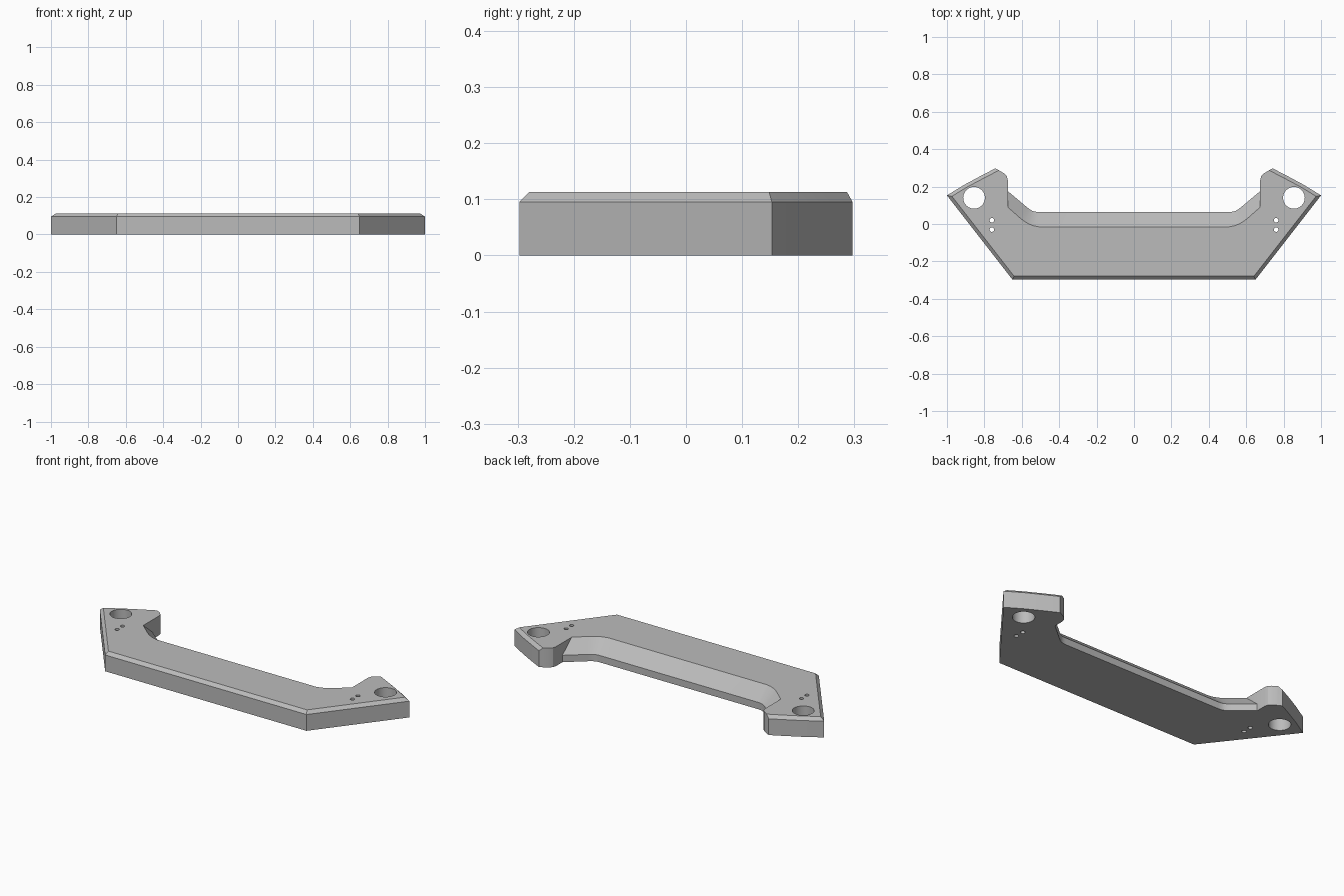
import bpy, bmesh, math

old = bpy.data.objects.get("Cube")
if old:
    bpy.data.objects.remove(old, do_unlink=True)

TOP, LEDGE, CHAMFER = 0.113, 0.04, 0.018

grey = bpy.data.materials.new("plain grey")
grey.use_nodes = True
grey.diffuse_color = (0.5, 0.5, 0.5, 1)
grey.node_tree.nodes["Principled BSDF"].inputs["Base Color"].default_value = (0.5, 0.5, 0.5, 1)

# Half outlines on the +x side
outer = [(0.65, -0.297), (1.0, 0.153), (0.905, 0.211), (0.81, 0.262), (0.742, 0.297)]
tip = [(0.722, 0.287), (0.694, 0.27), (0.68, 0.255), (0.675, 0.235)]
ledge = [(0.675, 0.176), (0.575, 0.092), (0.56, 0.08), (0.545, 0.071), (0.53, 0.066), (0.51, 0.064)]
rim = [(0.675, 0.09), (0.61, 0.033), (0.59, 0.017), (0.565, 0.002), (0.54, -0.009), (0.51, -0.015)]


def mirrored(points):
    return points + [(-x, y) for x, y in reversed(points)]


def skin(bm, low, high):
    for i in range(len(low) - 1):
        bm.faces.new((low[i], low[i + 1], high[i + 1], high[i]))


# Body: walls, sloped recess along the back, top and bottom
bm = bmesh.new()


def row(points, z):
    return [bm.verts.new((x, y, z)) for x, y in points]


right = outer + tip
wall = [(-x, y) for x, y in reversed(right)] + right
wall_low, wall_high = row(wall, 0), row(wall, TOP)
ledge_low, ledge_high = row(mirrored(ledge), 0), row(mirrored(ledge), LEDGE)
rim_high = row(mirrored(rim), TOP)
skin(bm, wall_low, wall_high)
skin(bm, ledge_low, ledge_high)
skin(bm, ledge_high, rim_high)
for w, k in ((-1, 0), (0, -1)):
    bm.faces.new((wall_low[w], wall_high[w], rim_high[k], ledge_high[k], ledge_low[k]))
bm.faces.new(wall_high + rim_high)
bm.faces.new(wall_low + ledge_low)
bmesh.ops.recalc_face_normals(bm, faces=bm.faces[:])

# Chamfer along the front, the sides and the ends
n = len(tip)
line = wall_high[n:-n]
edges = [bm.edges.get((a, b)) for a, b in zip(line, line[1:])]
bmesh.ops.bevel(bm, geom=edges, offset=CHAMFER, offset_type='OFFSET',
                segments=1, affect='EDGES', clamp_overlap=False)
mesh = bpy.data.meshes.new("handle_plate")
bm.to_mesh(mesh)
bm.free()
mesh.materials.append(grey)
body = bpy.data.objects.new("handle_plate", mesh)
bpy.context.collection.objects.link(body)

# Through holes at both ends
bm = bmesh.new()
for side in (-1, 1):
    for x, y, r, count in ((0.855, 0.14, 0.058, 48), (0.76, 0.02, 0.012, 20), (0.76, -0.03, 0.012, 20)):
        made = bmesh.ops.create_cone(bm, cap_ends=True, segments=count, radius1=r, radius2=r, depth=0.4)
        bmesh.ops.translate(bm, verts=made["verts"], vec=(side * x, y, 0.05))
cut_mesh = bpy.data.meshes.new("hole_cutter")
bm.to_mesh(cut_mesh)
bm.free()
cut_mesh.materials.append(grey)
cutter = bpy.data.objects.new("hole_cutter", cut_mesh)
bpy.context.collection.objects.link(cutter)

holes = body.modifiers.new("holes", 'BOOLEAN')
holes.operation, holes.solver, holes.object = 'DIFFERENCE', 'EXACT', cutter
bpy.ops.object.select_all(action='DESELECT')
body.select_set(True)
bpy.context.view_layer.objects.active = body
bpy.ops.object.modifier_apply(modifier="holes")
bpy.data.objects.remove(cutter, do_unlink=True)
bpy.ops.object.shade_smooth_by_angle(angle=math.radians(25))
